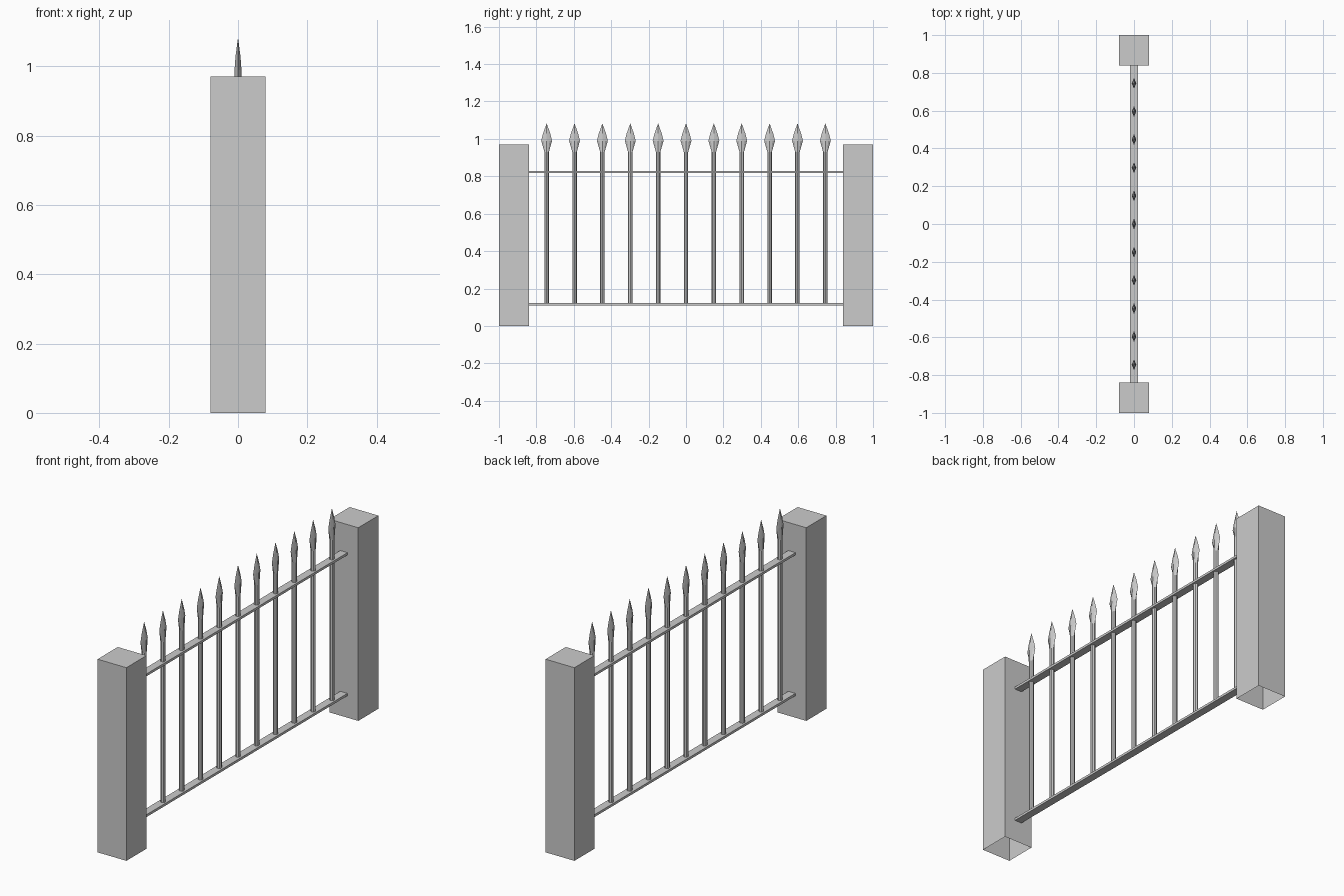
import bpy, bmesh
from math import cos, sin, pi

cube = bpy.data.objects.get("Cube")
if cube:
    bpy.data.objects.remove(cube, do_unlink=True)

GREY = (0.6, 0.6, 0.6, 1)
grey = bpy.data.materials.new("plain_grey")
grey.use_nodes = True
grey.diffuse_color = GREY
grey.node_tree.nodes["Principled BSDF"].inputs["Base Color"].default_value = GREY


def finish(name, bm):
    bmesh.ops.recalc_face_normals(bm, faces=bm.faces)
    mesh = bpy.data.meshes.new(name)
    bm.to_mesh(mesh)
    bm.free()
    mesh.materials.append(grey)
    obj = bpy.data.objects.new(name, mesh)
    bpy.context.collection.objects.link(obj)
    return obj


def box(name, low, high, open_bottom=False):
    bm = bmesh.new()
    bmesh.ops.create_cube(bm, size=1)
    for v in bm.verts:
        v.co = [l + (c + 0.5) * (h - l) for c, l, h in zip(v.co, low, high)]
    if open_bottom:
        bm.normal_update()
        bmesh.ops.delete(bm, geom=[f for f in bm.faces if f.normal.z < -0.9],
                         context='FACES')
    return finish(name, bm)


# End pillars, hollow underneath
box("front_pillar", (-0.08, -1, 0), (0.08, -0.84, 0.97), True)
box("back_pillar", (-0.08, 0.84, 0), (0.08, 1, 0.97), True)

# Flat horizontal rails
for name, z in (("lower_rail", 0.11), ("upper_rail", 0.817)):
    box(name, (-0.02, -0.84, z), (0.02, 0.84, z + 0.012))


# Upright bar that flares into a flattened spearhead
SIDES = 8
# (height, half thickness in x, half width in y)
RINGS = [(0.12, 0.012, 0.012), (0.93, 0.012, 0.012),
         (0.99, 0.01, 0.029), (1.03, 0.007, 0.019)]


def spear_bar(name, y):
    bm = bmesh.new()
    rings = []
    for z, rx, ry in RINGS:
        ring = []
        for i in range(SIDES):
            a = 2 * pi * i / SIDES
            # Wide rings pull their diagonals in, giving a sharp blade edge
            pinch = 0.75 if ry > rx and i % 2 else 1
            ring.append(bm.verts.new((rx * cos(a) * pinch,
                                      y + ry * sin(a) * pinch, z)))
        rings.append(ring)
    tip = bm.verts.new((0, y, 1.083))
    bm.faces.new(rings[0])
    for i in range(SIDES):
        j = (i + 1) % SIDES
        for a, b in zip(rings, rings[1:]):
            bm.faces.new((a[i], a[j], b[j], b[i]))
        bm.faces.new((rings[-1][i], rings[-1][j], tip))
    return finish(name, bm)


for n in range(11):
    spear_bar(f"spear_bar_{n + 1}", (n - 5) * 0.149)
